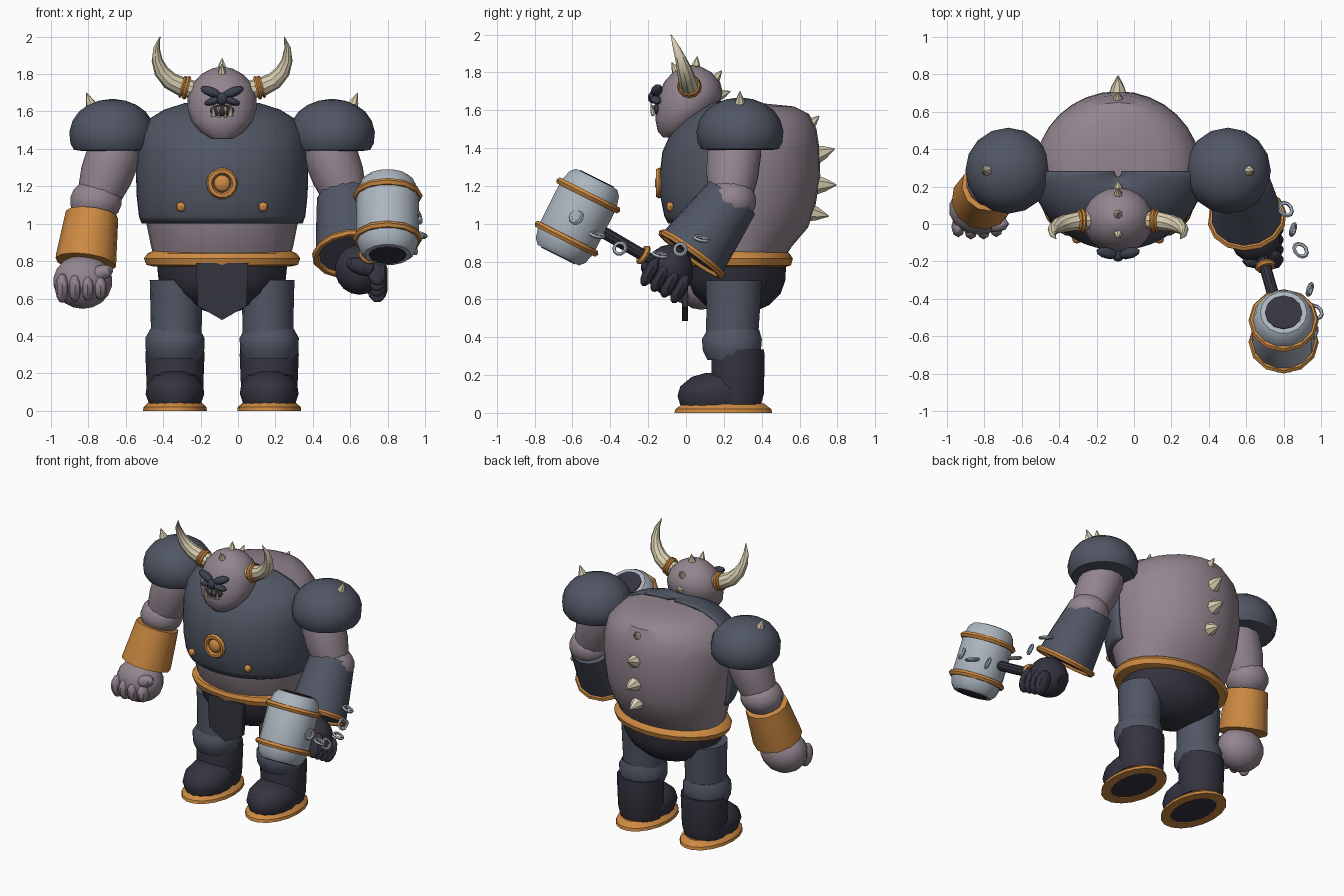
import bpy, bmesh, math
from mathutils import Vector, Matrix

CX = -0.085  # body mirror plane


def colour(name, r, g, b):
    m = bpy.data.materials.new(name)
    lin = [((c / 255 + 0.055) / 1.055) ** 2.4 for c in (r, g, b)]
    m.diffuse_color = (*lin, 1)
    return m


SKIN = colour("mauve skin", 147, 133, 143)
SLATE = colour("slate armour", 80, 86, 100)
DARK = colour("dark leather", 52, 51, 63)
BRASS = colour("brass", 205, 138, 66)
BONE = colour("bone", 218, 208, 178)
STEEL = colour("steel", 172, 182, 192)
MASK = colour("face paint", 58, 64, 78)


def finish(name, bm, mat):
    bmesh.ops.recalc_face_normals(bm, faces=bm.faces[:])
    me = bpy.data.meshes.new(name)
    bm.to_mesh(me)
    bm.free()
    me.materials.append(mat)
    ob = bpy.data.objects.new(name, me)
    bpy.context.collection.objects.link(ob)
    return ob


def skin_rings(name, rings, mat, closed=True, cap=True):
    bm = bmesh.new()
    rows = [[bm.verts.new(p) for p in ring] for ring in rings]
    n = len(rows[0])
    for a, b in zip(rows, rows[1:]):
        for i in range(n if closed else n - 1):
            j = (i + 1) % n
            bm.faces.new((a[i], a[j], b[j], b[i]))
    if cap:
        bm.faces.new(rows[0])
        bm.faces.new(rows[-1])
    return finish(name, bm, mat)


def loft(name, rows, mat, x=CX, yc=None, n=20, half=False):
    """Stacked ovals from rows of (z, half width, front y, back y)."""
    rings = []
    for z, rx, yf, yb in rows:
        c = (yf + yb) / 2 if yc is None else yc
        ring = []
        for i in range(n + 1 if half else n):
            a = math.pi * i / n if half else 2 * math.pi * i / n
            s = math.sin(a)
            ring.append((x + rx * math.cos(a), c - s * ((c - yf) if s > 0 else (yb - c)), z))
        rings.append(ring)
    return skin_rings(name, rings, mat, not half, not half)


def tube(name, a, b, prof, mat, n=14):
    """Turned shape between a and b from (fraction, radius) pairs."""
    a, b = Vector(a), Vector(b)
    q = (b - a).to_track_quat('Z', 'Y')
    rings = [[a.lerp(b, t) + q @ Vector((r * math.cos(k * 2 * math.pi / n), r * math.sin(k * 2 * math.pi / n), 0))
              for k in range(n)] for t, r in prof]
    return skin_rings(name, rings, mat)


def spike(name, base, tip, r, n=7, mat=BONE):
    return tube(name, base, tip, [(0, r), (0.45, r * 0.68), (1, r * 0.06)], mat, n)


def ball(name, loc, size, mat, rot=(0, 0, 0), u=14, v=9):
    bm = bmesh.new()
    bmesh.ops.create_uvsphere(bm, u_segments=u, v_segments=v, radius=1)
    ob = finish(name, bm, mat)
    ob.location, ob.scale, ob.rotation_euler = loc, size, rot
    return ob


def hoop(name, loc, axis, r, t, mat, n=14, m=6, stretch=1):
    q = Vector(axis).to_track_quat('Z', 'Y')
    rings = []
    for i in range(n + 1):
        a = 2 * math.pi * i / n
        rings.append([Vector(loc) + q @ Vector((math.cos(a) * (r + t * math.cos(b)) * stretch,
                      math.sin(a) * (r + t * math.cos(b)), t * math.sin(b)))
                      for b in [2 * math.pi * k / m for k in range(m)]])
    ob = skin_rings(name, rings, mat, cap=False)
    bm = bmesh.new()
    bm.from_mesh(ob.data)
    bmesh.ops.remove_doubles(bm, verts=bm.verts[:], dist=1e-5)
    bmesh.ops.recalc_face_normals(bm, faces=bm.faces[:])
    bm.to_mesh(ob.data)
    bm.free()
    return ob


# Torso and breastplate
loft("torso", [(0.80, 0.36, 0.01, 0.51), (0.88, 0.38, -0.03, 0.56), (0.98, 0.40, -0.06, 0.645),
               (1.1, 0.43, -0.08, 0.685), (1.25, 0.445, -0.09, 0.71), (1.4, 0.445, -0.07, 0.705),
               (1.5, 0.42, -0.03, 0.69), (1.58, 0.34, 0.03, 0.65), (1.62, 0.24, 0.1, 0.57),
               (1.635, 0.1, 0.2, 0.42)], SKIN, yc=0.28, n=32)
plate = loft("breastplate", [(1.0, 0.43, -0.095, 0.5), (1.04, 0.445, -0.115, 0.5), (1.15, 0.457, -0.137, 0.5),
                             (1.25, 0.46, -0.14, 0.5), (1.38, 0.46, -0.125, 0.5), (1.48, 0.445, -0.08, 0.5),
                             (1.56, 0.39, -0.01, 0.5), (1.61, 0.31, 0.06, 0.5), (1.645, 0.2, 0.13, 0.5),
                             (1.655, 0.02, 0.25, 0.5)], SLATE, yc=0.28, n=24, half=True)
sol = plate.modifiers.new("thickness", 'SOLIDIFY')
sol.thickness, sol.offset = 0.02, -1
hoop("emblem_ring", (CX, -0.142, 1.215), (0, 1, 0), 0.066, 0.018, BRASS)
ball("emblem_boss", (CX, -0.14, 1.215), (0.045, 0.025, 0.045), BRASS)

# Belt, hips and loincloth
loft("belt", [(0.77, 0.36, 0.02, 0.52), (0.78, 0.405, -0.02, 0.555), (0.815, 0.418, -0.03, 0.565),
              (0.84, 0.40, -0.02, 0.55), (0.86, 0.36, 0.02, 0.52)], BRASS, n=24)
loft("hips", [(0.53, 0.08, 0.19, 0.35), (0.57, 0.2, 0.1, 0.44), (0.63, 0.29, 0.04, 0.5),
              (0.70, 0.34, 0.01, 0.525), (0.80, 0.35, 0.0, 0.53)], DARK)
outline = [(-0.14, 0.79), (0.14, 0.79), (0.13, 0.56), (0, 0.485), (-0.13, 0.56)]
skin_rings("loincloth", [[(CX + x, y, z) for x, z in outline] for y in (-0.02, 0.01)], DARK)

# Back spines
for y, z, ty, tz in [(0.65, 1.52, 0.705, 1.57), (0.69, 1.365, 0.785, 1.395),
                     (0.695, 1.205, 0.795, 1.205), (0.65, 1.06, 0.755, 1.04)]:
    spike("back_spine", (CX, y, z), (CX, ty, tz), 0.05 if z < 1.5 else 0.035)

# Head, face and head spikes
loft("head", [(1.455, 0.06, -0.12, -0.02), (1.49, 0.115, -0.15, 0.04), (1.55, 0.165, -0.162, 0.11),
              (1.62, 0.186, -0.155, 0.175), (1.69, 0.184, -0.14, 0.195), (1.75, 0.16, -0.115, 0.18),
              (1.80, 0.11, -0.07, 0.135), (1.83, 0.055, -0.02, 0.08), (1.838, 0.015, 0.01, 0.04)], SKIN)
for y, z, ty, tz in [(-0.045, 1.79, -0.075, 1.855), (0.05, 1.82, 0.06, 1.885), (0.15, 1.76, 0.19, 1.81),
                     (0.18, 1.68, 0.235, 1.70)]:
    spike("head_spike", (CX, y, z), (CX, ty, tz), 0.028)
ball("nose", (CX, -0.172, 1.668), (0.032, 0.03, 0.034), MASK, u=8, v=6)
ball("mouth", (CX, -0.15, 1.605), (0.07, 0.025, 0.032), DARK, u=10, v=6)

for s in (-1, 1):
    def X(d):
        return CX + s * d

    # Face details
    ball("brow", (X(0.06), -0.155, 1.705), (0.062, 0.03, 0.026), MASK, (0, -s * 0.35, s * 0.2), 9, 6)
    ball("cheek", (X(0.05), -0.158, 1.655), (0.05, 0.03, 0.02), MASK, (0, s * 0.3, s * 0.2), 9, 6)
    spike("tusk", (X(0.045), -0.172, 1.575), (X(0.05), -0.187, 1.64), 0.014)
    spike("tooth", (X(0.018), -0.17, 1.625), (X(0.018), -0.18, 1.59), 0.011)
    spike("lower_tooth", (X(0.018), -0.17, 1.57), (X(0.018), -0.18, 1.595), 0.01)

    # Curved horn with brass bands
    path = [(0.15, 0.02, 1.715, 0.048), (0.22, 0.015, 1.735, 0.051), (0.28, 0.005, 1.765, 0.047),
            (0.325, -0.01, 1.815, 0.040), (0.348, -0.03, 1.875, 0.029), (0.35, -0.055, 1.94, 0.017),
            (0.332, -0.08, 2.0, 0.002)]
    pts = [Vector((X(d), y, z)) for d, y, z, _ in path]
    rings = []
    for i, p in enumerate(pts):
        t = (pts[min(i + 1, 6)] - pts[max(i - 1, 0)]).normalized()
        u = t.cross(Vector((0, 1, 0))).normalized()
        w = t.cross(u)
        rings.append([p + path[i][3] * (u * math.cos(a) + w * math.sin(a))
                      for a in [k * math.pi / 5 for k in range(10)]])
    skin_rings("horn", rings, BONE)
    hoop("horn_band", (X(0.19), 0.018, 1.727), (s, 0, 0.25), 0.053, 0.012, BRASS, 12)
    hoop("horn_base_band", (X(0.21), 0.016, 1.732), (s, 0, 0.3), 0.052, 0.010, BRASS, 12)

    # Breastplate stud, shoulder pad and spike
    ball("chest_stud", (X(0.22), -0.083, 1.09), (0.026, 0.022, 0.026), BRASS, u=8, v=6)
    loft("shoulder_pad", [(z, r, 0.285 - r, 0.285 + r) for z, r in
                          [(1.39, 0.17), (1.395, 0.205), (1.43, 0.224), (1.49, 0.23), (1.55, 0.213),
                           (1.60, 0.178), (1.635, 0.13), (1.658, 0.07), (1.666, 0.015)]],
         SLATE, x=X(0.587), n=16)
    spike("shoulder_spike", (X(0.69), 0.285, 1.61), (X(0.725), 0.285, 1.70), 0.036)

    # Upper arm and elbow
    tube("upper_arm", (X(0.54), 0.265, 1.48), (X(0.655), 0.235, 1.16),
         [(0, 0.13), (0.3, 0.145), (0.7, 0.14), (1, 0.12)], SKIN)
    ball("elbow", (X(0.675), 0.23, 1.12), (0.142, 0.142, 0.12), SKIN)

    # Leg, knee, boot and sole
    lx = X(0.252)
    loft("thigh", [(0.40, 0.135, 0.1, 0.385), (0.55, 0.138, 0.105, 0.395), (0.70, 0.142, 0.1, 0.405)],
         SLATE, x=X(0.245), n=14)
    loft("knee", [(0.28, 0.14, 0.11, 0.385), (0.33, 0.157, 0.085, 0.4), (0.39, 0.158, 0.08, 0.405),
                  (0.44, 0.13, 0.11, 0.39)], SLATE, x=lx, n=14)
    loft("boot_shaft", [(0.045, 0.14, 0.12, 0.40), (0.10, 0.15, 0.13, 0.415), (0.30, 0.158, 0.13, 0.42),
                        (0.335, 0.155, 0.14, 0.415)], DARK, x=lx, n=14)
    loft("boot_toe", [(0.04, 0.14, -0.03, 0.36), (0.09, 0.157, -0.045, 0.36), (0.14, 0.15, -0.03, 0.36),
                      (0.19, 0.11, 0.03, 0.33), (0.21, 0.05, 0.1, 0.28)], DARK, x=lx, n=16)
    loft("sole", [(0.02, 0.11, 0.02, 0.38), (0, 0.115, 0.01, 0.385), (0, 0.171, -0.065, 0.46),
                  (0.02, 0.168, -0.06, 0.455), (0.05, 0.135, -0.02, 0.415)], BRASS, x=lx, n=18)
    loft("sole_tread", [(0.004, 0.113, 0.015, 0.383), (0.012, 0.113, 0.015, 0.383)], DARK, x=lx, n=18)

# Bare arm: brass cuff and fist
tube("wrist_cuff", (-0.78, 0.205, 1.05), (-0.815, 0.125, 0.79),
     [(0, 0.125), (0.01, 0.142), (0.9, 0.163), (0.99, 0.163), (1, 0.13)], BRASS, 12)
ball("bare_fist", (-0.83, 0.08, 0.69), (0.162, 0.14, 0.145), SKIN)
for i in range(4):
    ball("bare_finger", (-0.94 + i * 0.068, -0.015 - 0.012 * (i in (1, 2)), 0.655),
         (0.037, 0.055, 0.08 - 0.006 * i), SKIN, (0.2, 0, 0), 8, 7)
ball("bare_thumb", (-0.74, 0.0, 0.735), (0.075, 0.045, 0.042), SKIN, (0, -0.3, 0), 8, 7)

# Armoured arm: gauntlet and gloved fist
tube("gauntlet", (0.57, 0.245, 1.14), (0.605, 0.03, 0.84),
     [(0, 0.12), (0.01, 0.15), (0.5, 0.172), (1, 0.192)], SLATE, 14)
hoop("gauntlet_rim", (0.605, 0.03, 0.84), (0.035, -0.215, -0.3), 0.192, 0.02, BRASS, 14)
ball("gloved_fist", (0.65, -0.085, 0.755), (0.135, 0.125, 0.135), DARK)
for i in range(4):
    ball("gloved_finger", (0.745, -0.19 + 0.053 * i, 0.745 - 0.03 * i),
         (0.055, 0.036, 0.085), DARK, (-0.5, 0, 0), 8, 7)
ball("gloved_thumb", (0.66, -0.2, 0.77), (0.085, 0.04, 0.045), DARK, (0, 0.3, 0), 8, 7)

# War hammer
c, ax = Vector((0.8, -0.574, 1.035)), Vector((0, 0.45, 0.893))
tube("hammer_handle", (0.63, 0.02, 0.69), c, [(0, 0.03), (1, 0.033)], DARK, 10)
hoop("handle_collar", (0.702, -0.225, 0.835), (0.17, -0.59, 0.345), 0.042, 0.016, BRASS, 10)
tube("hammer_head", c - ax * 0.225, c + ax * 0.225,
     [(0, 0.125), (0.06, 0.15), (0.2, 0.168), (0.8, 0.168), (0.94, 0.15), (1, 0.125)], STEEL, 14)
for s in (-1, 1):
    hoop("hammer_band", c + ax * s * 0.128, ax, 0.168, 0.02, BRASS, 12)
    tube("hammer_face", c + ax * s * 0.22, c + ax * s * 0.23, [(0, 0.1), (1, 0.1)], DARK, 12)

# Loose chain links
for i, p in enumerate([(0.81, 0.08, 0.92), (0.85, -0.03, 0.865), (0.89, -0.14, 0.835),
                       (0.94, -0.35, 0.87), (0.97, -0.47, 0.94), (0.965, -0.58, 1.035)]):
    hoop("chain_link", p, (0.3, 0.3, 1) if i % 2 == 0 else (1, -0.3, 0.3), 0.032, 0.010, STEEL, 10, 5,
         1.2 if i % 2 == 0 else 1)

# Smooth shading with crisp edges
for ob in bpy.context.collection.objects:
    ob.select_set(True)
    bpy.context.view_layer.objects.active = ob
bpy.ops.object.shade_smooth_by_angle(angle=math.radians(35))
